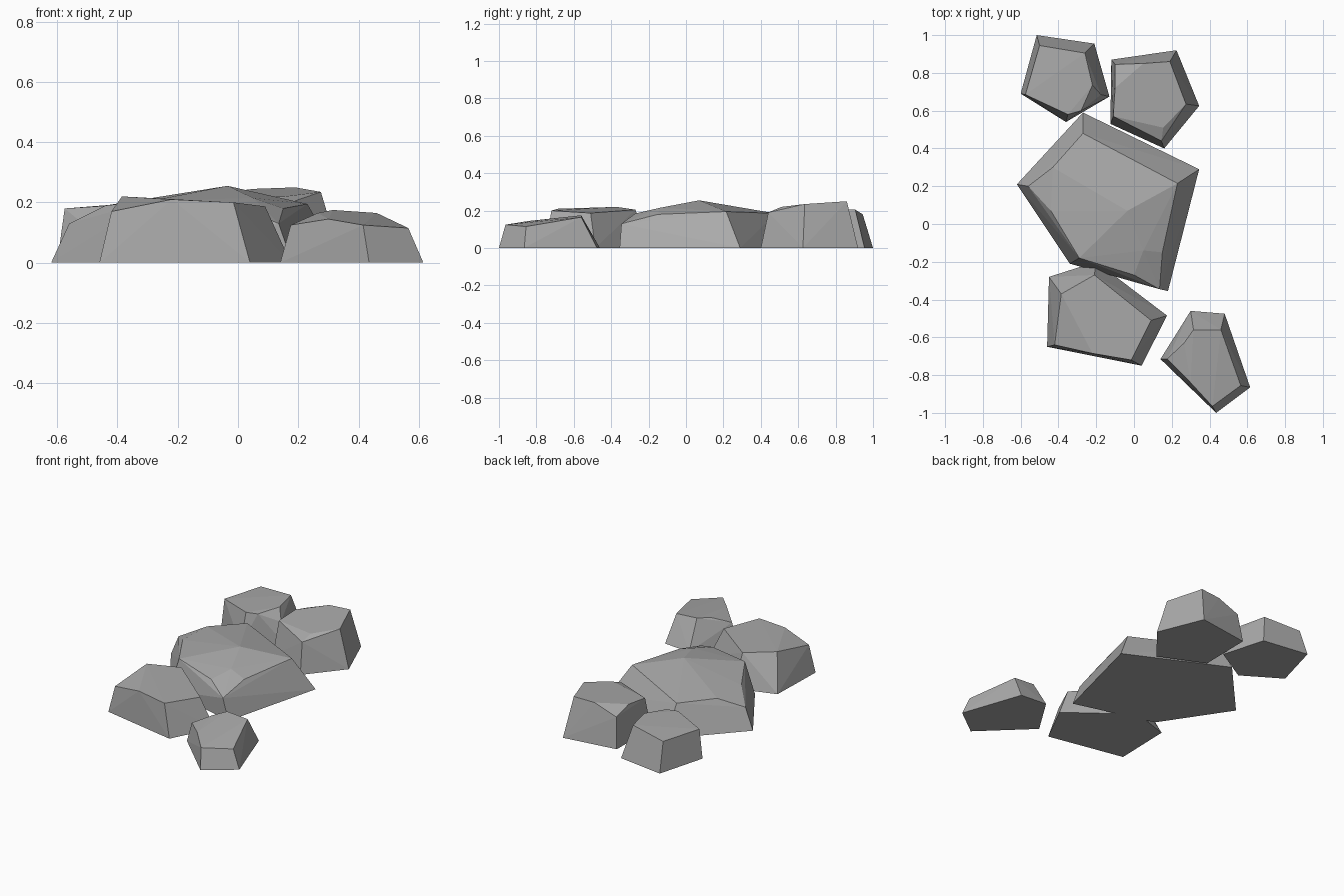
import bpy
import bmesh
import math

default_cube = bpy.data.objects.get("Cube")
if default_cube:
    bpy.data.objects.remove(default_cube, do_unlink=True)


def make_material(name, colour):
    material = bpy.data.materials.new(name)
    material.use_nodes = True
    material.diffuse_color = colour
    shader = next(node for node in material.node_tree.nodes
                  if node.type == 'BSDF_PRINCIPLED')
    shader.inputs["Base Color"].default_value = colour
    shader.inputs["Roughness"].default_value = 1
    return material


stone_grey = make_material("stone grey", (.4, .4, .4, 1))


def make_stone(name, footprint, crown):
    """Chiselled stone: a flat footprint wrapped up to the crown corners."""
    bm = bmesh.new()
    for x, y in footprint:
        bm.verts.new((x, y, 0))
    for corner in crown:
        bm.verts.new(corner)

    # Wrap the corners in flat facets and drop any corner left inside
    hull = bmesh.ops.convex_hull(bm, input=bm.verts[:])
    inside = {item for key in ("geom_interior", "geom_unused")
              for item in hull[key] if isinstance(item, bmesh.types.BMVert)}
    bmesh.ops.delete(bm, geom=list(inside), context='VERTS')

    # Merge facets that lie almost in one plane
    bmesh.ops.dissolve_limit(bm, angle_limit=math.radians(2),
                             verts=bm.verts[:], edges=bm.edges[:])
    bmesh.ops.recalc_face_normals(bm, faces=bm.faces[:])

    mesh = bpy.data.meshes.new(name)
    bm.to_mesh(mesh)
    bm.free()
    mesh.materials.append(stone_grey)
    stone = bpy.data.objects.new(name, mesh)
    bpy.context.collection.objects.link(stone)
    return stone


# Large middle stone with a low peak
make_stone(
    "large_middle_stone",
    footprint=[(-.62, .21), (-.27, .59), (.345, .29), (.18, -.355), (-.34, -.21)],
    crown=[(-.56, .2, .13), (-.43, .3, .19), (-.27, .48, .185),
           (.23, .215, .195), (.15, -.15, .18), (.135, -.345, .13),
           (0, -.27, .185), (-.29, -.18, .205), (-.44, .07, .19),
           (.05, -.14, .215), (-.035, .07, .255)])

# Front stone on the right side
make_stone(
    "front_right_stone",
    footprint=[(-.46, -.65), (.04, -.75), (.175, -.485), (-.2, -.2), (-.45, -.28)],
    crown=[(-.42, -.64, .17), (-.22, -.685, .21), (-.015, -.72, .2),
           (.09, -.51, .187), (-.21, -.27, .205), (-.385, -.37, .22)])

# Small low stone at the front left
make_stone(
    "front_left_stone",
    footprint=[(.3, -.46), (.48, -.475), (.615, -.865), (.435, -1), (.14, -.715)],
    crown=[(.315, -.56, .175), (.46, -.56, .165), (.565, -.855, .115),
           (.415, -.965, .125), (.3, -.84, .145), (.175, -.715, .125),
           (.265, -.63, .165)])

# Tall stone at the back left
make_stone(
    "back_left_stone",
    footprint=[(-.12, .87), (.225, .92), (.345, .625), (.16, .4), (-.125, .53)],
    crown=[(-.1, .845, .19), (.05, .85, .245), (.19, .86, .25),
           (.275, .635, .235), (.155, .51, .22), (.145, .44, .19),
           (-.11, .57, .21), (-.1, .72, .225)])

# Stone at the back right
make_stone(
    "back_right_stone",
    footprint=[(-.515, 1), (-.21, .955), (-.13, .675), (-.36, .54), (-.6, .69)],
    crown=[(-.5, .945, .18), (-.26, .905, .205), (-.22, .735, .205),
           (-.175, .685, .14), (-.28, .6, .195), (-.35, .58, .195),
           (-.575, .685, .18)])
